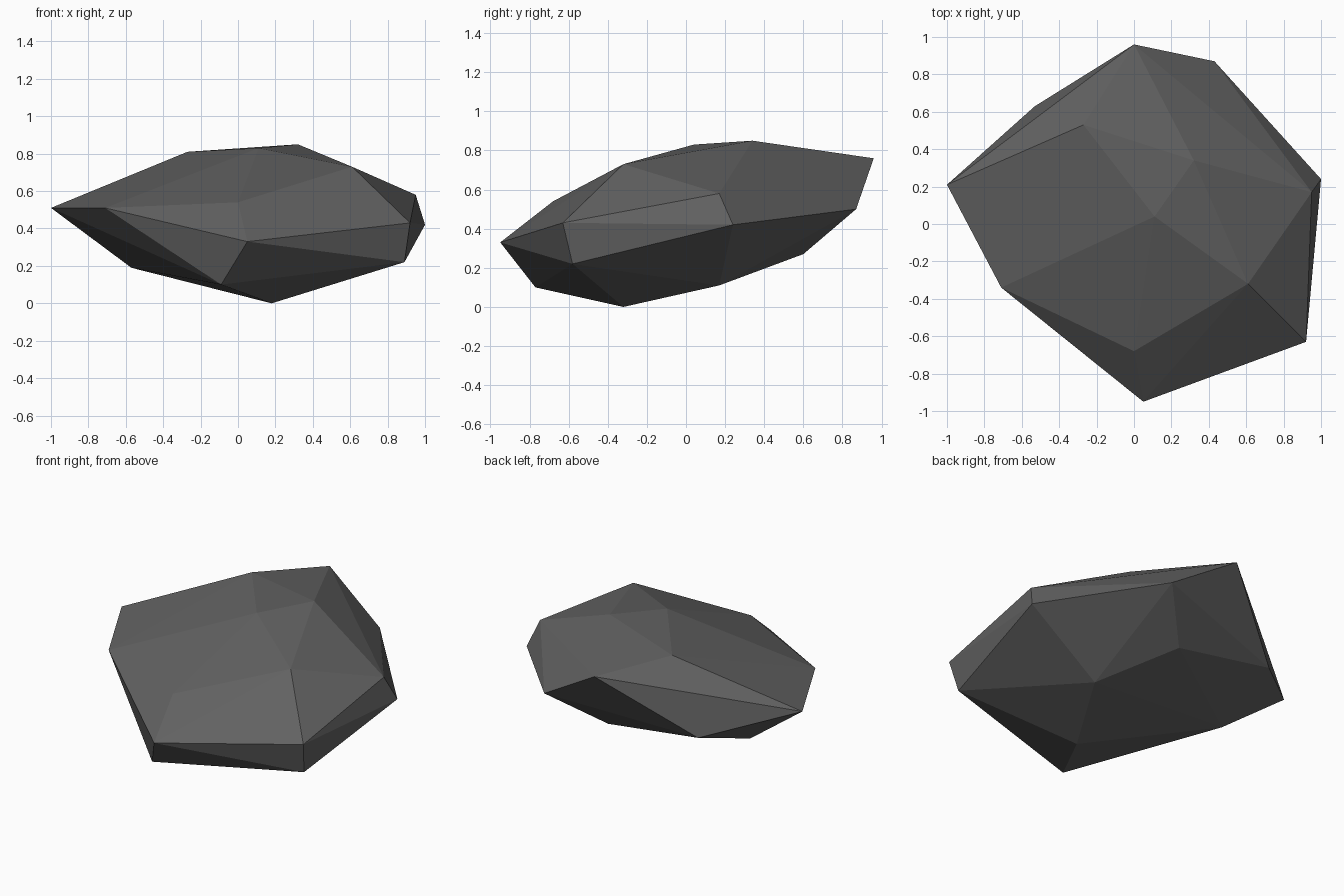
import bpy
import bmesh

old = bpy.data.objects.get("Cube")
if old:
    bpy.data.objects.remove(old, do_unlink=True)

# Corners of the boulder, grouped from crown to underside
crown = [(-.27, .53, .81), (.32, .34, .85), (.11, .04, .83),
         (.61, -.32, .73), (0, .96, .76), (0, -.68, .54)]
rim = [(.43, .87, .5), (.95, .17, .58), (1, .24, .42), (.92, -.63, .43),
       (.05, -.95, .33), (-.71, -.34, .51), (-1, .21, .51), (-.53, .63, .37)]
underside = [(.89, -.58, .22), (-.09, -.77, .1), (.18, -.32, 0),
             (.45, .17, .11), (.15, .6, .27), (-.57, .14, .19)]

# Wrap the corners in a faceted shell
bm = bmesh.new()
for corner in crown + rim + underside:
    bm.verts.new(corner)
bmesh.ops.convex_hull(bm, input=bm.verts[:])
bmesh.ops.recalc_face_normals(bm, faces=bm.faces[:])
mesh = bpy.data.meshes.new("boulder")
bm.to_mesh(mesh)
bm.free()

# Plain dark stone
stone = bpy.data.materials.new("dark grey stone")
stone.use_nodes = True
colour = (.12, .12, .12, 1)
stone.diffuse_color = colour
stone.node_tree.nodes["Principled BSDF"].inputs["Base Color"].default_value = colour
mesh.materials.append(stone)

boulder = bpy.data.objects.new("boulder", mesh)
bpy.context.collection.objects.link(boulder)
